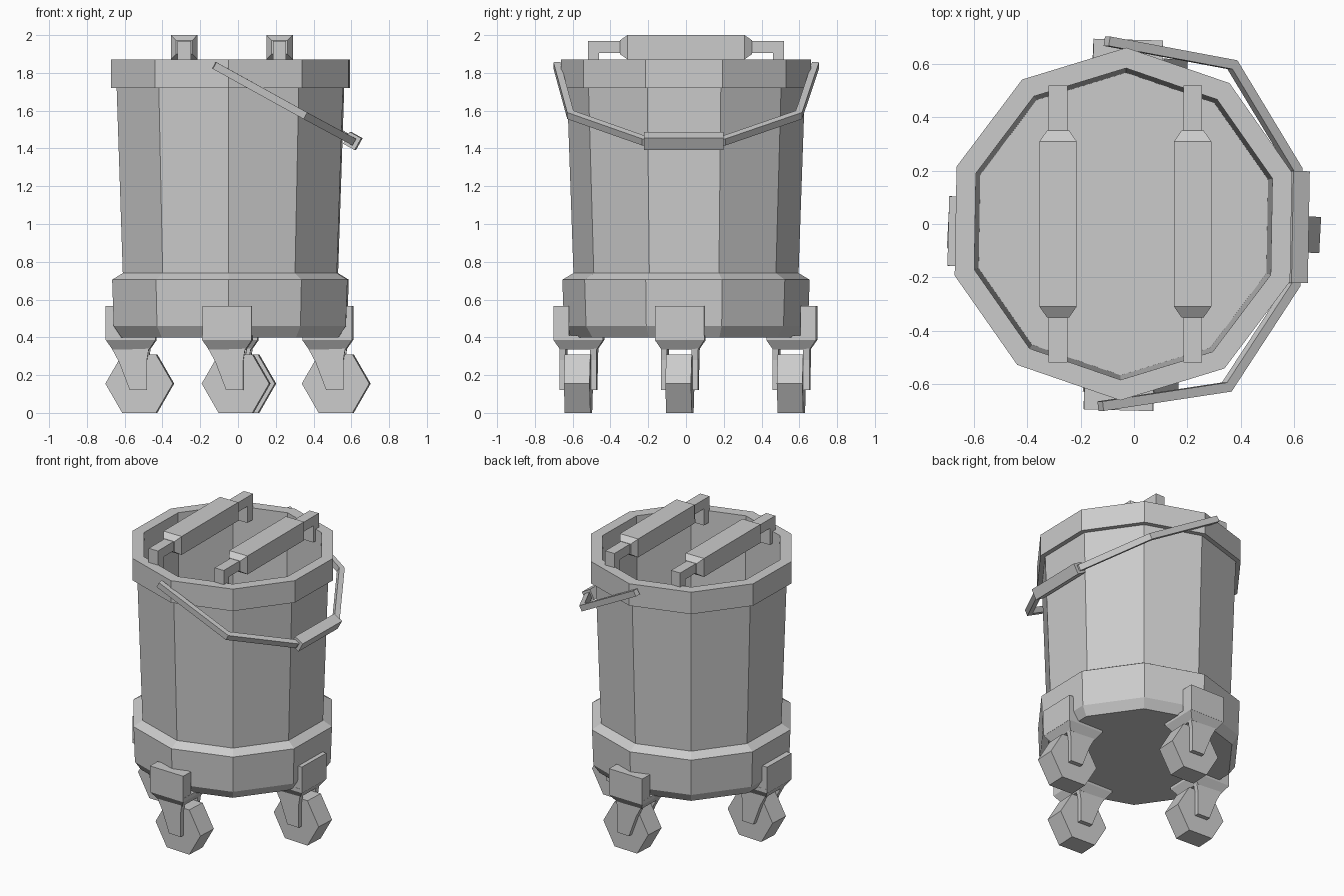
import bpy, bmesh
from math import sin, cos, pi, radians
from mathutils import Matrix, Vector

if "Cube" in bpy.data.objects:
    bpy.data.objects.remove(bpy.data.objects["Cube"])

CX = -0.04                       # bucket axis
TILT = radians(-1)               # slight turn of the whole bucket


def loft(name, rings, matrix=Matrix()):
    """Skin a list of equal-length point rings and cap both ends."""
    bm = bmesh.new()
    rows = [[bm.verts.new(matrix @ Vector(p)) for p in ring] for ring in rings]
    n = len(rows[0])
    for a, b in zip(rows, rows[1:]):
        for i in range(n):
            j = (i + 1) % n
            bm.faces.new((a[i], a[j], b[j], b[i]))
    bm.faces.new(rows[0][::-1])
    bm.faces.new(rows[-1])
    bmesh.ops.recalc_face_normals(bm, faces=bm.faces)
    mesh = bpy.data.meshes.new(name)
    bm.to_mesh(mesh)
    bm.free()
    obj = bpy.data.objects.new(name, mesh)
    bpy.context.collection.objects.link(obj)
    return obj


def rect_z(x0, x1, y0, y1, z):
    return [(x0, y0, z), (x1, y0, z), (x1, y1, z), (x0, y1, z)]


def rect_y(x0, x1, z0, z1, y):
    return [(x0, y, z0), (x1, y, z0), (x1, y, z1), (x0, y, z1)]


def box(name, x0, x1, y0, y1, z0, z1, matrix=Matrix()):
    return loft(name, [rect_z(x0, x1, y0, y1, z) for z in (z0, z1)], matrix)


# Ten-sided open bucket with base band, rim and hollow inside
profile = [(.605, .40), (.646, .46), (.655, .705), (.596, .74), (.63, 1.72),
           (.662, 1.72), (.662, 1.872), (.585, 1.872), (.568, .45)]
loft("bucket", [[(CX + r * cos(pi / 2 + TILT + k * pi / 5),
                  r * sin(pi / 2 + TILT + k * pi / 5), z) for k in range(10)]
                for r, z in profile])

# Two top grips: thick bar with thin ends and short legs on the inner wall
for side, gx in (("left", -.285), ("right", .22)):
    stations = [(-.52, .035, 1.905, 1.97), (-.35, .035, 1.905, 1.97),
                (-.35, .07, 1.875, 1.97), (-.31, .07, 1.872, 2.0)]
    stations[2] = (-.35, .042, 1.90, 1.972)
    stations += [(-y, w, a, b) for y, w, a, b in reversed(stations)]
    loft(side + "_top_grip",
         [rect_y(gx - w, gx + w, a, b, y) for y, w, a, b in stations])
    for s in (-1, 1):
        y0, y1 = sorted((s * .46, s * .52))
        box(side + "_grip_leg", gx - .035, gx + .035, y0, y1, 1.79, 1.906)

# Swinging carry handle: mitred bar in a sloping plane
d = Vector((.875, 0, -.485))
n = Vector((.485, 0, .875))
plane = Matrix(((d.x, 0, n.x, 0), (0, 1, 0, 0), (d.z, 0, n.z, 0), (0, 0, 0, 1)))
bail_m = (Matrix.Translation((CX, 0, 0)) @ Matrix.Rotation(TILT, 4, 'Z')
          @ Matrix.Translation((-.065, 0, 1.835)) @ plane)
half = [(-.01, .685), (.53, .605), (.81, .215)]
path = [Vector(p) for p in half + [(u, -v) for u, v in reversed(half)]]
rings = []
for i, p in enumerate(path):
    dirs = []
    if i:
        dirs.append((p - path[i - 1]).normalized())
    if i < len(path) - 1:
        dirs.append((path[i + 1] - p).normalized())
    t = sum(dirs, Vector((0, 0))).normalized()
    off = Vector((-t.y, t.x)) * .018 / t.dot(dirs[0])
    a, b = p + off, p - off
    rings.append([(a.x, a.y, -.02), (b.x, b.y, -.02), (b.x, b.y, .02), (a.x, a.y, .02)])
loft("carry_handle", rings, bail_m)
box("carry_handle_grip", .78, .85, -.21, .21, -.036, .036, bail_m)

# Four casters: bracket follows the bucket side, fork and wheel all trail to +x
casters = [("left", -.565, -.03, 180), ("right", .475, -.03, 0),
           ("front", -.055, -.567, 270), ("back", -.025, .56, 90)]
for side, x, y, angle in casters:
    place = Matrix.Translation((x, y, 0))
    m = place @ Matrix.Rotation(radians(angle) + 1.5 * TILT, 4, 'Z')
    f = place @ Matrix.Rotation(3 * TILT, 4, 'Z')
    box(side + "_caster_plate", .05, .132, -.13, .13, .385, .565, m)
    loft(side + "_caster_mount", [rect_z(-h, h, -h, h, z) for h, z in
                                  ((.097, .335), (.131, .385), (.131, .41))], m)
    # fork arms
    arm = [(-.098, .34), (-.06, .27), (-.003, .12), (.088, .12), (.088, .28), (.098, .34)]
    for s in (-1, 1):
        loft(side + "_caster_fork",
             [[(u, s * w, z) for u, z in arm] for w in (.065, .098)], f)
    # six-sided wheel
    loft(side + "_wheel", [[(.045 + .179 * cos(k * pi / 3), w, .155 + .179 * sin(k * pi / 3))
                            for k in range(6)] for w in (-.068, .068)], f)
